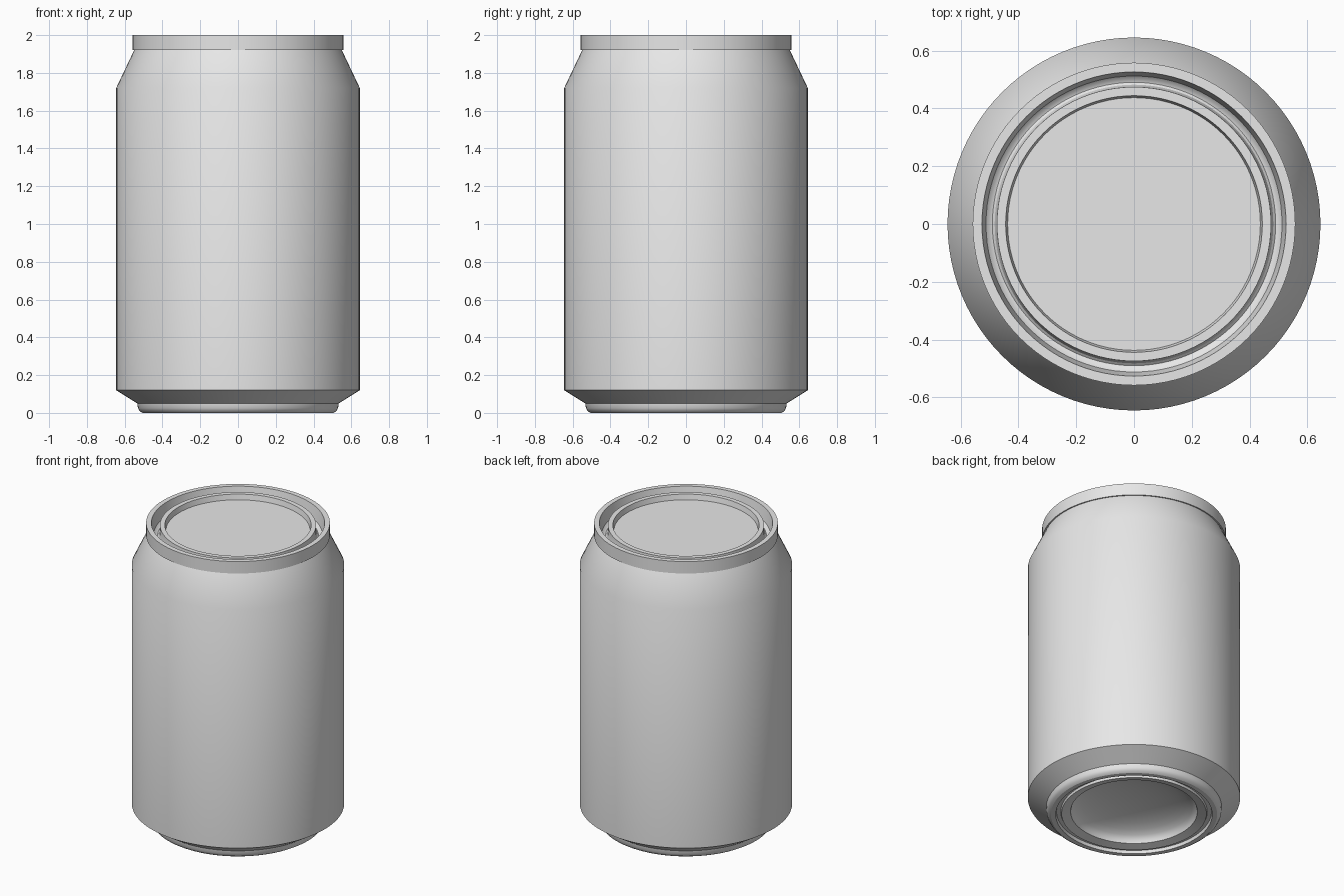
import bpy
import bmesh
from math import cos, sin, pi, radians

SEGMENTS = 96

old = bpy.data.objects.get("Cube")
if old:
    bpy.data.objects.remove(old, do_unlink=True)

metal = bpy.data.materials.new("grey_metal")
metal.use_nodes = True
metal.diffuse_color = (0.8, 0.8, 0.8, 1)
metal.node_tree.nodes["Principled BSDF"].inputs["Base Color"].default_value = (0.8, 0.8, 0.8, 1)


def lathe(name, profile):
    """Revolve (radius, height) points; the outside lies right of the path."""
    bm = bmesh.new()
    rings = []
    for r, z in profile:
        rings.append([bm.verts.new((r * cos(2 * pi * i / SEGMENTS),
                                    r * sin(2 * pi * i / SEGMENTS), z))
                      for i in range(SEGMENTS)])
    for low, high in zip(rings, rings[1:]):
        for i in range(SEGMENTS):
            j = (i + 1) % SEGMENTS
            bm.faces.new((low[i], low[j], high[j], high[i]))
    # Merge the rings that collapse onto the axis
    bmesh.ops.remove_doubles(bm, verts=bm.verts, dist=0.0001)
    mesh = bpy.data.meshes.new(name)
    bm.to_mesh(mesh)
    bm.free()
    mesh.materials.append(metal)
    obj = bpy.data.objects.new(name, mesh)
    bpy.context.collection.objects.link(obj)
    bpy.ops.object.select_all(action='DESELECT')
    obj.select_set(True)
    bpy.context.view_layer.objects.active = obj
    bpy.ops.object.shade_smooth_by_angle(angle=radians(30))
    return obj


# Hollow dome under the can, followed by the rounded foot ring
dome = [(0.385 * sin(a * pi / 16), 0.02 + 0.11 * cos(a * pi / 16)) for a in range(9)]
foot = [(0.44, 0.006), (0.445, 0.02), (0.47, 0.02), (0.475, 0.0), (0.505, 0.0),
        (0.52, 0.009), (0.53, 0.025), (0.533, 0.05)]
lathe("base", dome + foot)

# Bottom chamfer, straight wall and tapered shoulder
lathe("body", [(0.533, 0.05), (0.645, 0.12), (0.645, 1.72), (0.55, 1.92)])

# Seamed rim, countersunk groove, raised ring and recessed panel
lathe("lid", [(0.55, 1.92), (0.558, 1.92), (0.558, 2.0), (0.526, 2.0),
              (0.512, 1.92), (0.50, 1.908), (0.49, 1.905), (0.482, 1.912),
              (0.476, 1.93), (0.474, 1.985), (0.444, 1.985), (0.437, 1.95),
              (0.0, 1.95)])
